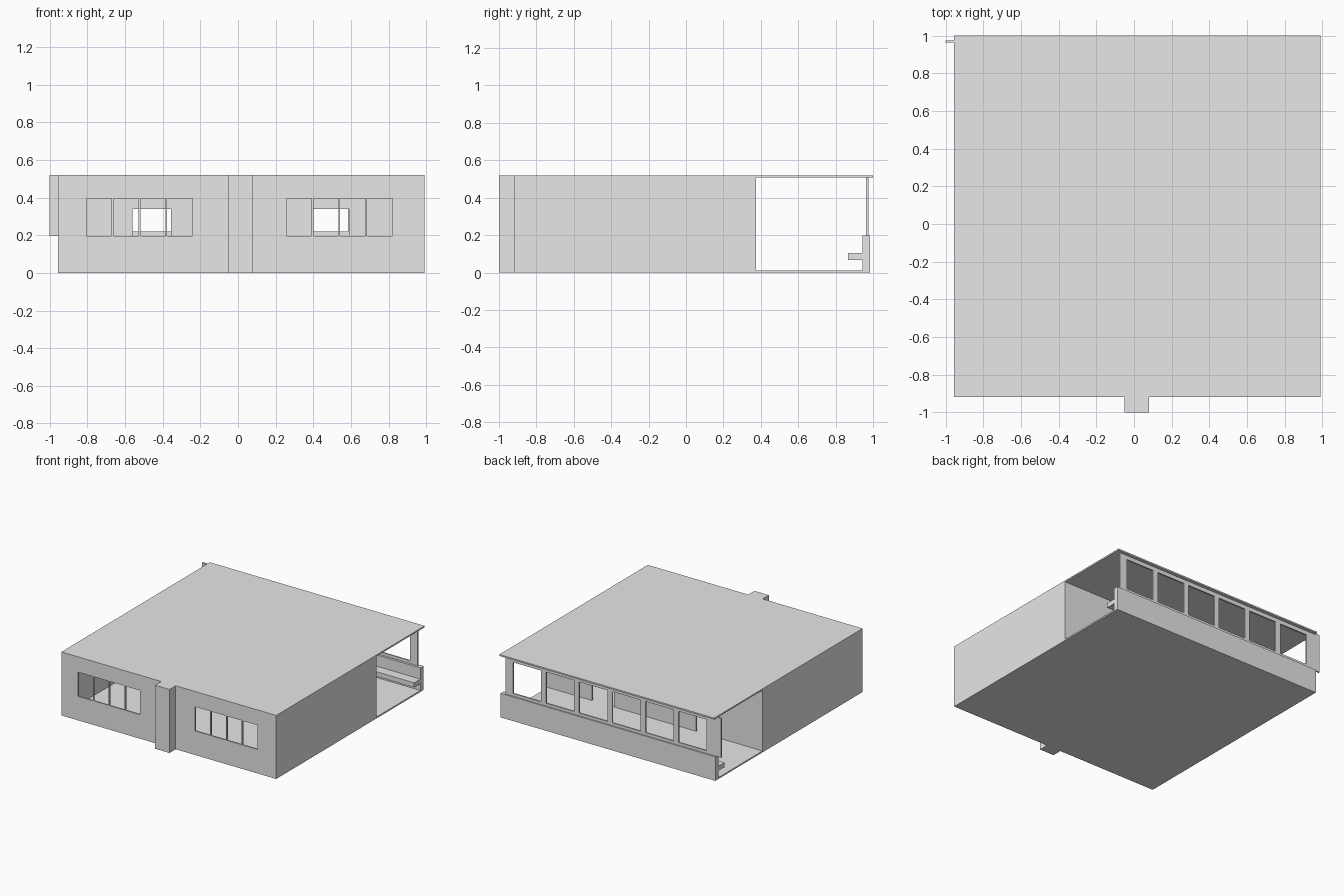
import bpy, bmesh
from mathutils import Vector

cube = bpy.data.objects.get("Cube")
if cube:
    bpy.data.objects.remove(cube, do_unlink=True)

# Single plain colour
grey = bpy.data.materials.new("plain_grey")
COLOUR = (0.8, 0.8, 0.8, 1.0)
grey.use_nodes = True
grey.diffuse_color = COLOUR
grey.node_tree.nodes["Principled BSDF"].inputs["Base Color"].default_value = COLOUR

# Main dimensions
RIGHT, LEFT = -0.955, 0.99
FRONT, REAR_WALL, PARAPET_BACK, ROOF_BACK = -0.92, 0.375, 0.985, 1.0
TOP, SLAB, WALL = 0.52, 0.012, 0.012
CEILING = TOP - SLAB


def finish(name, bm):
    """Turn a bmesh into a coloured object."""
    bmesh.ops.recalc_face_normals(bm, faces=bm.faces)
    mesh = bpy.data.meshes.new(name)
    bm.to_mesh(mesh)
    bm.free()
    mesh.materials.append(grey)
    obj = bpy.data.objects.new(name, mesh)
    bpy.context.collection.objects.link(obj)
    return obj


def box(name, x, y, z):
    """Box given by its (low, high) range on each axis."""
    bm = bmesh.new()
    bmesh.ops.create_cube(bm, size=1)
    for v in bm.verts:
        v.co = Vector([(lo + hi) / 2 + c * (hi - lo)
                       for c, (lo, hi) in zip(v.co, (x, y, z))])
    return finish(name, bm)


def panel(name, x, y, z, openings, sill, head):
    """Upright panel along x with a row of openings from sill to head."""
    xs = sorted({*x, *(edge for gap in openings for edge in gap)})
    zs = sorted({*z, sill, head})
    bm = bmesh.new()
    for x0, x1 in zip(xs, xs[1:]):
        for z0, z1 in zip(zs, zs[1:]):
            mid = (x0 + x1) / 2
            if sill <= z0 < head and any(a < mid < b for a, b in openings):
                continue
            corners = ((x0, z0), (x1, z0), (x1, z1), (x0, z1))
            bm.faces.new([bm.verts.new((px, y[0], pz)) for px, pz in corners])
    bmesh.ops.remove_doubles(bm, verts=bm.verts, dist=0.0001)
    grown = bmesh.ops.extrude_face_region(bm, geom=bm.faces[:], use_keep_orig=True)
    moved = [g for g in grown["geom"] if isinstance(g, bmesh.types.BMVert)]
    bmesh.ops.translate(bm, verts=moved, vec=(0, y[1] - y[0], 0))
    return finish(name, bm)


def row(start, step, width, count):
    return [(start + i * step, start + i * step + width) for i in range(count)]


# Floor and overhanging flat roof
box("floor_slab", (RIGHT, LEFT), (FRONT, PARAPET_BACK), (0, SLAB))
box("roof_slab", (RIGHT, LEFT), (FRONT, ROOF_BACK), (CEILING, TOP))

# Enclosed room: front wall with two window rows, rear wall with two doorways
windows = row(-0.805, 0.143, 0.134, 4) + row(0.257, 0.143, 0.134, 4)
panel("front_wall", (RIGHT, LEFT), (FRONT, FRONT + WALL), (SLAB, CEILING),
      windows, 0.197, 0.395)
doors = [(-0.56, -0.355), (0.39, 0.59)]
panel("rear_wall", (RIGHT, LEFT), (REAR_WALL - WALL, REAR_WALL), (SLAB, CEILING),
      doors, SLAB, 0.34)
for name, x in (("right_wall", (RIGHT, RIGHT + WALL)), ("left_wall", (LEFT - WALL, LEFT))):
    box(name, x, (FRONT + WALL, REAR_WALL - WALL), (SLAB, CEILING))

# Pier on the front wall
box("front_pier", (-0.05, 0.08), (-1.0, FRONT), (0, TOP))

# Open porch: parapet, bench and framed screen
box("porch_parapet", (RIGHT, LEFT), (0.945, PARAPET_BACK), (0, 0.197))
box("porch_bench", (RIGHT, LEFT), (0.865, 0.945), (0.067, 0.105))
panel("porch_screen", (-1.0, 0.953), (0.963, 0.975), (0.197, TOP - 0.001),
      row(-0.87, 0.3, 0.255, 6), 0.22, 0.475)
